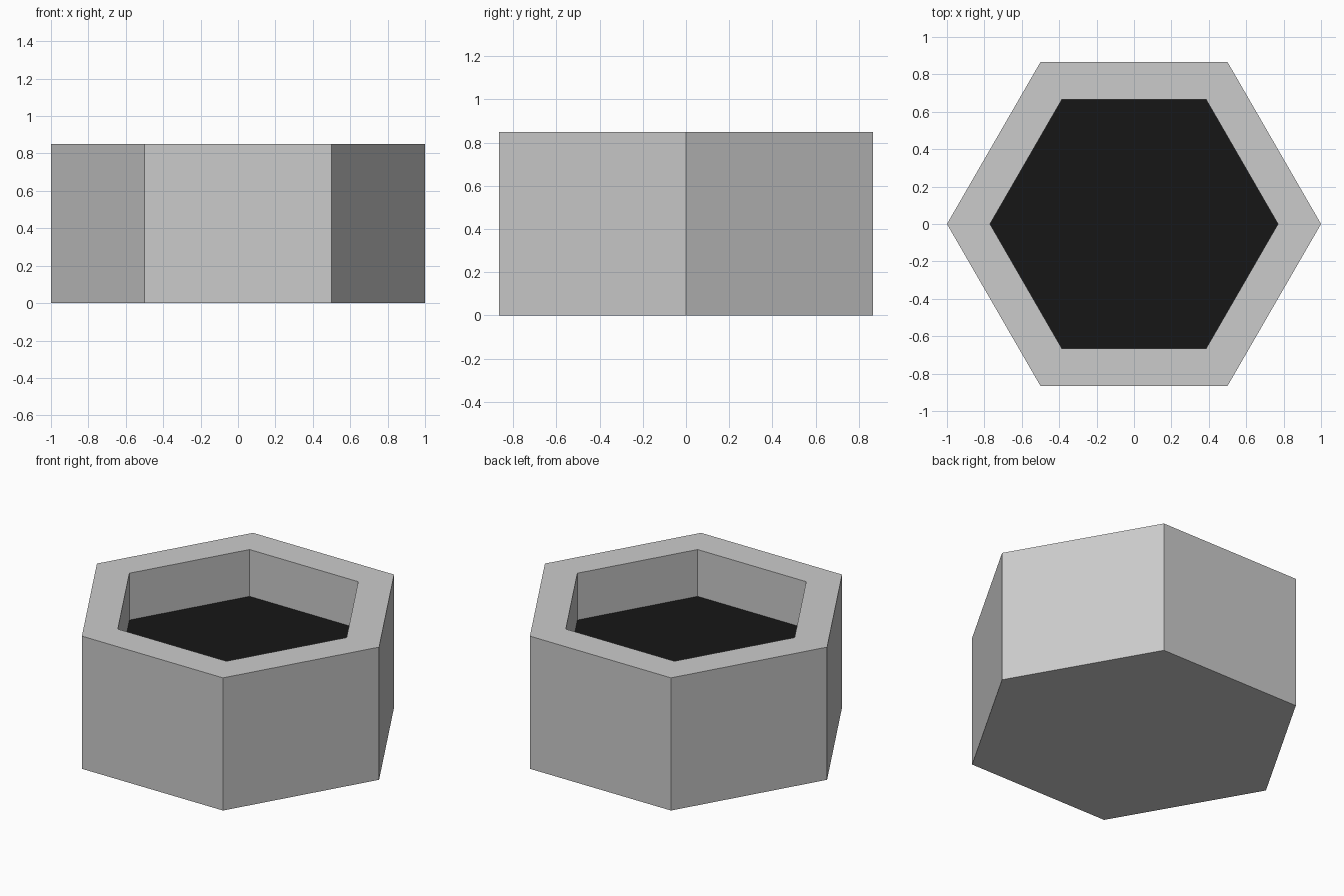
import bpy, bmesh
from math import cos, sin, pi

if "Cube" in bpy.data.objects:
    bpy.data.objects.remove(bpy.data.objects["Cube"])

SIDES = 6
HEIGHT, FLOOR = 0.85, 0.55
OUTER, INNER = 1.0, 0.77


def ring(bm, radius, z):
    return [bm.verts.new((radius * cos(2 * pi * i / SIDES),
                          radius * sin(2 * pi * i / SIDES), z))
            for i in range(SIDES)]


def finish(bm, name, color=None):
    mesh = bpy.data.meshes.new(name)
    bm.normal_update()
    bm.to_mesh(mesh)
    bm.free()
    obj = bpy.data.objects.new(name, mesh)
    bpy.context.collection.objects.link(obj)
    if color:
        mat = bpy.data.materials.new(name + "_color")
        mat.diffuse_color = color
        mat.use_nodes = True
        mat.node_tree.nodes["Principled BSDF"].inputs["Base Color"].default_value = mat.diffuse_color
        mesh.materials.append(mat)
    return obj


# Hexagonal body: base, outer walls, flat rim and inner walls
bm = bmesh.new()
profile = [(OUTER, 0), (OUTER, HEIGHT), (INNER, HEIGHT), (INNER, FLOOR)]
rings = [ring(bm, r, z) for r, z in profile]
bm.faces.new(reversed(rings[0]))
for low, high in zip(rings, rings[1:]):
    for i in range(SIDES):
        j = (i + 1) % SIDES
        bm.faces.new((low[i], low[j], high[j], high[i]))
finish(bm, "hex_body")

# Black recessed floor
bm = bmesh.new()
bm.faces.new(ring(bm, INNER, FLOOR))
finish(bm, "recessed_floor", (0.008, 0.008, 0.008, 1))
